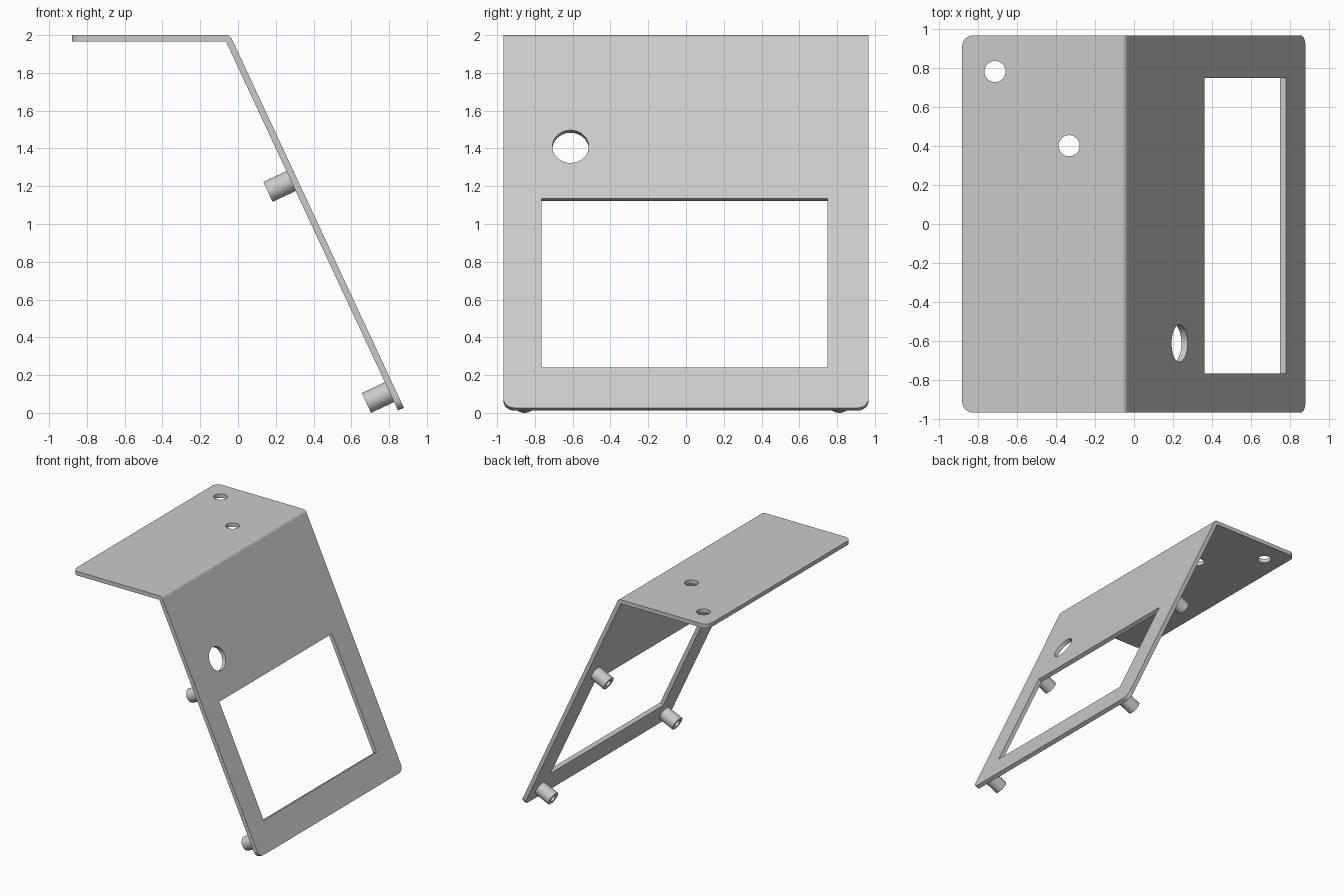
import bpy, bmesh, math
from mathutils import Matrix, Vector

if "Cube" in bpy.data.objects:
    bpy.data.objects.remove(bpy.data.objects["Cube"], do_unlink=True)

THICK = 0.034            # sheet thickness
HALF = 0.966             # half width along y
CORNER = 0.055           # radius of the free corners
TOP = 2.0
BACK = -0.88             # free edge of the top flange
SLOPE = math.radians(65)
FOOT = Vector((0.878, 0, 0.027))   # outer lower edge of the sloped panel

# Panel frame: local x runs up the slope, y across, z into the back of the panel
up = Vector((-math.cos(SLOPE), 0, math.sin(SLOPE)))
inward = Vector((-math.sin(SLOPE), 0, -math.cos(SLOPE)))
panel = Matrix.Translation(FOOT) @ Matrix((up, (0, 1, 0), inward)).transposed().to_4x4()
flange = Matrix.Translation((BACK, 0, TOP - THICK))

# Inner corner line of the bend
foot_in = FOOT + inward * THICK
bend = foot_in + up * ((TOP - THICK - foot_in.z) / up.z)

grey = bpy.data.materials.new("grey")
grey.use_nodes = True
colour = (0.59, 0.59, 0.59, 1)
grey.diffuse_color = colour
grey.node_tree.nodes["Principled BSDF"].inputs["Base Color"].default_value = colour


def add_object(name, bm):
    bmesh.ops.recalc_face_normals(bm, faces=bm.faces)
    mesh = bpy.data.meshes.new(name)
    bm.to_mesh(mesh)
    bm.free()
    mesh.materials.append(grey)
    obj = bpy.data.objects.new(name, mesh)
    bpy.context.collection.objects.link(obj)
    return obj


def arc(x, y, radius, start, end, steps):
    angles = (math.radians(start + (end - start) * i / steps) for i in range(steps + 1))
    return [(x + radius * math.cos(a), y + radius * math.sin(a)) for a in angles]


def circle(x, y, radius):
    return arc(x, y, radius, 0, 360, 48)[:-1]


# Flat plate with holes; its end at x = length stays open to meet the bend
def add_plate(bm, length, holes, matrix):
    outline = [(length, -HALF), (length, HALF),
               *arc(CORNER, HALF - CORNER, CORNER, 90, 180, 8),
               *arc(CORNER, CORNER - HALF, CORNER, 180, 270, 8)]
    rims = ([], [])
    created = []
    for loop in (outline, *holes):
        rings = [[bm.verts.new((x, y, z)) for x, y in loop] for z in (0, THICK)]
        for ring, rim in zip(rings, rims):
            created += ring
            rim += [bm.edges.new((ring[i - 1], ring[i])) for i in range(len(ring))]
        for i in range(len(loop)):
            a, b = rings[0][i - 1], rings[0][i]
            if min(a.co.x, b.co.x) < length - 0.001:
                wall = bm.faces.new((a, b, rings[1][i], rings[1][i - 1]))
                wall.smooth = (a.co - b.co).length < 0.03
    for rim in rims:
        bmesh.ops.triangle_fill(bm, edges=rim, use_beauty=True, normal=(0, 0, 1))
    bmesh.ops.transform(bm, matrix=matrix, verts=created)


# Rounded outer bend between the plates, closed by a sector at each side
def add_bend(bm, steps=10):
    sides = []
    for y in (-HALF, HALF):
        centre = bend + Vector((0, y, 0))
        rim = [bm.verts.new(centre + THICK * Vector((math.sin(a), 0, math.cos(a))))
               for a in (SLOPE * i / steps for i in range(steps + 1))]
        bm.faces.new([bm.verts.new(centre), *rim])
        sides.append(rim)
    for i in range(steps):
        strip = bm.faces.new((sides[0][i], sides[0][i + 1], sides[1][i + 1], sides[1][i]))
        strip.smooth = True


# Bent sheet: sloped panel with window and knob hole, flange with two screw holes
low, high, right, left = 0.235, 1.224, -0.766, 0.748
window = [(low, right), (high, right), (high, left), (low, left)]
bm = bmesh.new()
add_plate(bm, (bend - foot_in).length, [window, circle(1.526, -0.611, 0.096)], panel)
add_plate(bm, bend.x - BACK, [circle(-0.712 - BACK, 0.781, 0.054),
                              circle(-0.332 - BACK, 0.401, 0.054)], flange)
add_bend(bm)
bmesh.ops.remove_doubles(bm, verts=bm.verts, dist=0.0005)
add_object("bent_sheet", bm)


# Hollow standoffs on the back of the panel
def standoff(name, s, y, outer=0.058, bore=0.03, length=0.135):
    bm = bmesh.new()
    points = [(outer, 0), (outer, length), (bore, length), (bore, 0.01), (0, 0.01)]
    verts = [bm.verts.new((r, 0, z)) for r, z in points]
    edges = [bm.edges.new(pair) for pair in zip(verts, verts[1:])]
    bmesh.ops.spin(bm, geom=verts + edges, axis=(0, 0, 1), cent=(0, 0, 0),
                   angle=math.tau, steps=32, use_duplicate=False)
    bmesh.ops.remove_doubles(bm, verts=bm.verts, dist=0.0005)
    bm.transform(panel @ Matrix.Translation((s, y, THICK)))
    obj = add_object(name, bm)
    bpy.ops.object.select_all(action='DESELECT')
    obj.select_set(True)
    bpy.context.view_layer.objects.active = obj
    bpy.ops.object.shade_smooth_by_angle(angle=math.radians(30))


for level, s in (("lower", 0.107), ("upper", 1.34)):
    for side, y in (("right", -0.854), ("left", 0.812)):
        standoff(f"{level}_{side}_standoff", s, y)
